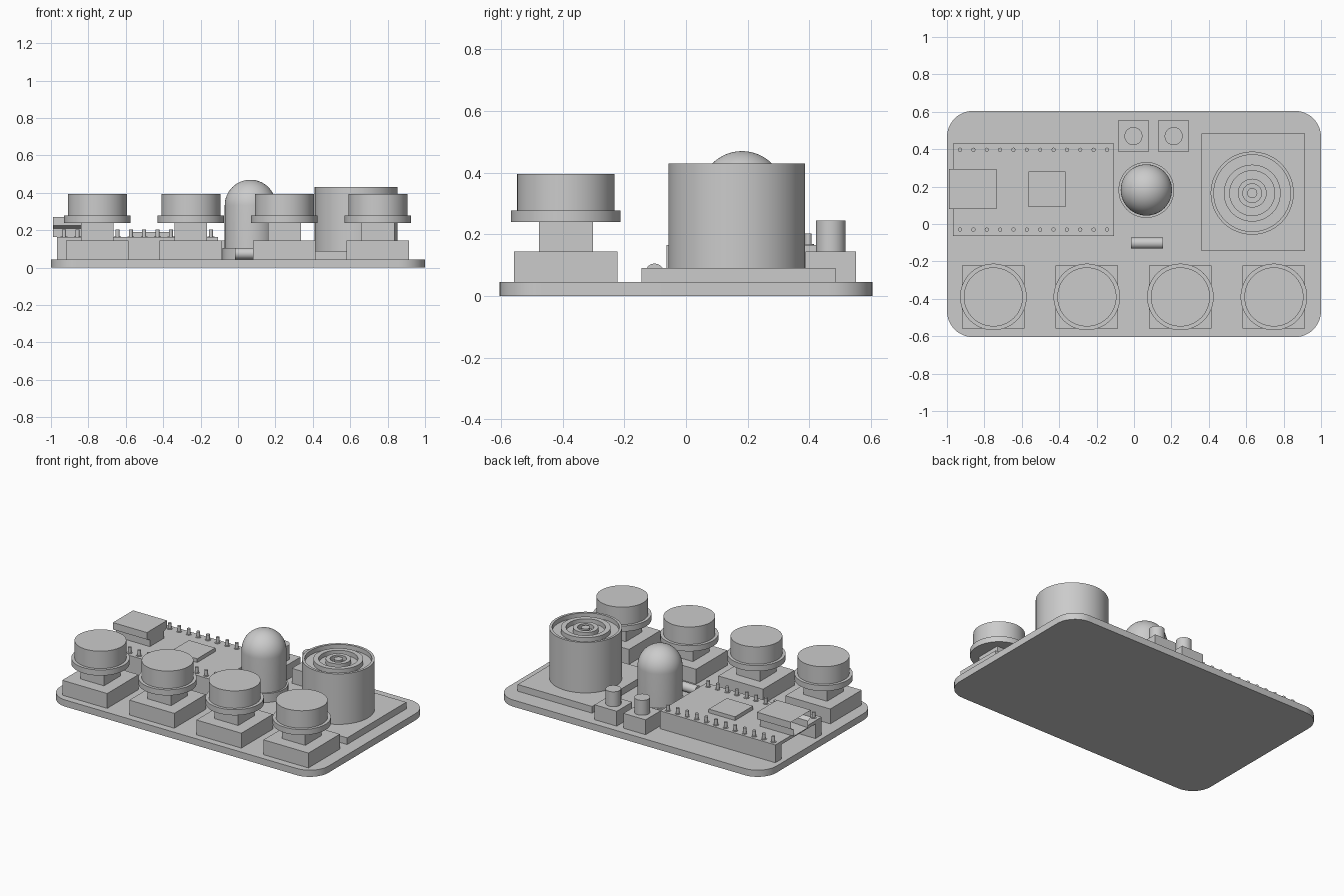
import bpy, bmesh, math
from mathutils import Vector

cube = bpy.data.objects.get("Cube")
if cube:
    bpy.data.objects.remove(cube, do_unlink=True)

grey = bpy.data.materials.new("plain_grey")
grey.use_nodes = True
grey.diffuse_color = (0.6, 0.6, 0.6, 1)
grey.node_tree.nodes["Principled BSDF"].inputs["Base Color"].default_value = (0.6, 0.6, 0.6, 1)


def finish(name, bm, smooth=False):
    bmesh.ops.recalc_face_normals(bm, faces=bm.faces[:])
    mesh = bpy.data.meshes.new(name)
    bm.to_mesh(mesh)
    bm.free()
    mesh.materials.append(grey)
    obj = bpy.data.objects.new(name, mesh)
    bpy.context.collection.objects.link(obj)
    if smooth:
        bpy.ops.object.select_all(action="DESELECT")
        obj.select_set(True)
        bpy.context.view_layer.objects.active = obj
        bpy.ops.object.shade_smooth_by_angle(angle=math.radians(35))
    return obj


def box(name, x, y, z):
    """Box from (low, high) ranges on each axis."""
    bm = bmesh.new()
    bmesh.ops.create_cube(bm, size=1)
    for v in bm.verts:
        v.co = Vector([(r[0] + r[1]) / 2 + c * (r[1] - r[0]) for r, c in zip((x, y, z), v.co)])
    return finish(name, bm)


def square(name, cx, cy, side, z0, z1):
    h = side / 2
    return box(name, (cx - h, cx + h), (cy - h, cy + h), (z0, z1))


def lathe(name, cx, cy, profile, steps=64):
    """Spin a profile of (radius, z) points, starting and ending on the axis."""
    bm = bmesh.new()
    verts = [bm.verts.new((r, 0, z)) for r, z in profile]
    edges = [bm.edges.new(pair) for pair in zip(verts, verts[1:])]
    bmesh.ops.spin(bm, geom=verts + edges, cent=(0, 0, 0), axis=(0, 0, 1),
                   angle=math.tau, steps=steps, use_duplicate=False)
    bmesh.ops.remove_doubles(bm, verts=bm.verts[:], dist=0.0001)
    bmesh.ops.translate(bm, verts=bm.verts[:], vec=(cx, cy, 0))
    return finish(name, bm, True)


def cylinder(name, cx, cy, r, z0, z1, steps=48):
    return lathe(name, cx, cy, [(0, z0), (r, z0), (r, z1), (0, z1)], steps)


def extrude(name, points, vec, smooth=False, recess=0):
    """Extrude a flat outline, optionally hollowing its starting end."""
    bm = bmesh.new()
    start = bm.faces.new([bm.verts.new(p) for p in points])
    made = bmesh.ops.extrude_face_region(bm, geom=[start], use_keep_orig=True)["geom"]
    bmesh.ops.translate(bm, vec=vec, verts=[g for g in made if isinstance(g, bmesh.types.BMVert)])
    bmesh.ops.recalc_face_normals(bm, faces=bm.faces[:])
    if recess:
        bmesh.ops.inset_region(bm, faces=[start], thickness=0.012, use_even_offset=True)
        bmesh.ops.translate(bm, verts=start.verts[:], vec=Vector(vec).normalized() * recess)
    return finish(name, bm, smooth)


# Base board with rounded corners
TOP = 0.045
corner = 0.14
outline = []
for i, (sx, sy) in enumerate([(1, 1), (-1, 1), (-1, -1), (1, -1)]):
    for k in range(13):
        a = math.radians(90 * i + 7.5 * k)
        outline.append((sx * (1 - corner) + corner * math.cos(a),
                        sy * (0.605 - corner) + corner * math.sin(a), 0))
extrude("base_board", outline, (0, 0, TOP), True)

# Four push buttons along the front
for i in range(4):
    x, y = -0.752 + 0.5 * i, -0.39
    square(f"button_base_{i}", x, y, 0.335, TOP, 0.145)
    square(f"button_stem_{i}", x, y, 0.175, 0.145, 0.24)
    lathe(f"button_cap_{i}", x, y, [(0, 0.24), (0.178, 0.24), (0.178, 0.278),
                                    (0.158, 0.278), (0.158, 0.395), (0, 0.395)])

# Speaker with concentric grooves
box("speaker_base", (0.36, 0.915), (-0.145, 0.485), (TOP, 0.09))
high, low = 0.43, 0.4
rings = [(0, 0.09), (0.222, 0.09), (0.222, high)]
for outer, inner in [(0.205, 0.152), (0.12, 0.077), (0.05, 0.027)]:
    rings += [(outer, high), (outer, low), (inner, low), (inner, high)]
lathe("speaker_drum", 0.632, 0.165, rings + [(0, high)], 96)

# Domed lamp with a flange
dome = [(0.137 * math.cos(a), 0.333 + 0.137 * math.sin(a))
        for a in [math.pi / 2 * k / 16 for k in range(16)]]
lathe("lamp", 0.066, 0.182, [(0, TOP), (0.149, TOP), (0.149, 0.105), (0.137, 0.105)]
      + dome + [(0, 0.47)])

# Small resistor lying on the board
tube = [(-0.016, -0.102 + 0.03 * math.cos(a), 0.075 + 0.03 * math.sin(a))
        for a in [math.tau * k / 32 for k in range(32)]]
extrude("resistor", tube, (0.17, 0, 0), True)

# Two trimmer knobs at the back
for i, x in enumerate((-0.003, 0.212)):
    square(f"trimmer_base_{i}", x, 0.47, 0.165, TOP, 0.145)
    cylinder(f"trimmer_knob_{i}", x, 0.47, 0.048, 0.145, 0.245)

# Controller board on two header strips, with rows of pins
span, deck = (-0.967, -0.108), 0.165
box("controller_board", span, (-0.063, 0.43), (0.143, deck))
for side, y in (("front", -0.03), ("back", 0.397)):
    box(f"header_{side}", span, (y - 0.033, y + 0.033), (TOP, 0.143))
    for i in range(12):
        x = -0.93 + 0.0714 * i
        lathe(f"pin_{side}_{i}", x, y, [(0, deck), (0.018, deck), (0.018, deck + 0.003),
                                        (0.011, deck + 0.003), (0.011, 0.203), (0, 0.203)], 16)
box("controller_chip", (-0.563, -0.367), (0.09, 0.282), (deck, 0.19))

# Cable socket, wide above and narrow below, open at its outer end
half = [(0.075, deck), (0.075, 0.21), (0.107, 0.225), (0.107, 0.272)]
socket = half + [(-y, z) for y, z in reversed(half)]
extrude("cable_socket", [(-0.988, 0.187 + y, z) for y, z in socket], (0.253, 0, 0), recess=0.12)
